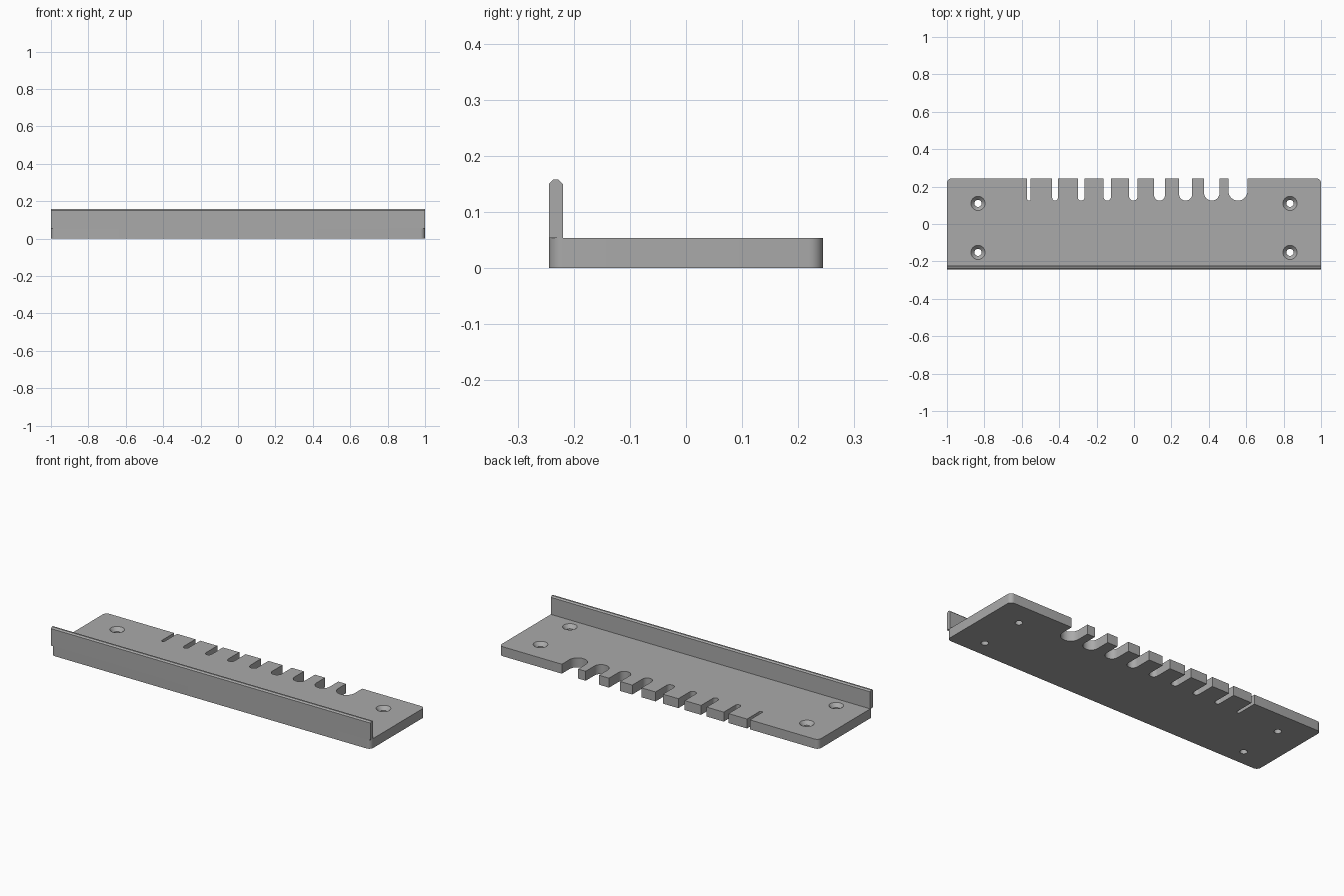
import bpy, bmesh, math

if "Cube" in bpy.data.objects:
    bpy.data.objects.remove(bpy.data.objects["Cube"])

HALF_Y, PLATE_Z, CORNER = 0.244, 0.0535, 0.025

steel = bpy.data.materials.new("grey plastic")
steel.diffuse_color = (0.40, 0.40, 0.40, 1)
steel.use_nodes = True
steel.node_tree.nodes["Principled BSDF"].inputs["Base Color"].default_value = steel.diffuse_color


def make_object(name, bm):
    bmesh.ops.recalc_face_normals(bm, faces=bm.faces)
    mesh = bpy.data.meshes.new(name)
    bm.to_mesh(mesh)
    bm.free()
    mesh.materials.append(steel)
    obj = bpy.data.objects.new(name, mesh)
    bpy.context.collection.objects.link(obj)
    return obj


def prism(name, points, offset):
    """Extrude a closed outline by the offset vector."""
    bm = bmesh.new()
    face = bm.faces.new([bm.verts.new(p) for p in points])
    out = bmesh.ops.extrude_face_region(bm, geom=[face])
    bmesh.ops.translate(bm, vec=offset,
                        verts=[v for v in out["geom"] if isinstance(v, bmesh.types.BMVert)])
    return make_object(name, bm)


def arc(cx, cy, r, start, end, steps):
    return [(cx + r * math.cos(math.radians(start + (end - start) * i / steps)),
             cy + r * math.sin(math.radians(start + (end - start) * i / steps)), 0)
            for i in range(steps + 1)]


def smooth(obj):
    bpy.ops.object.select_all(action='DESELECT')
    obj.select_set(True)
    bpy.context.view_layer.objects.active = obj
    bpy.ops.object.shade_smooth_by_angle(angle=math.radians(30))


# Plate outline: rounded corners and round-ended slots in the back edge
cx, cy = 1 - CORNER, HALF_Y - CORNER
outline = arc(-cx, -cy, CORNER, 180, 270, 8) + arc(cx, -cy, CORNER, 270, 360, 8)
outline += arc(cx, cy, CORNER, 0, 90, 8)
slot_widths = [0.018, 0.030, 0.035, 0.040, 0.046, 0.058, 0.070, 0.083, 0.102]
slot_bottom = 0.125
for i in reversed(range(len(slot_widths))):
    x, r = -0.562 + 0.1397 * i, slot_widths[i] / 2
    outline.append((x + r, HALF_Y, 0))
    outline += arc(x, slot_bottom + r, r, 0, -180, 16)
    outline.append((x - r, HALF_Y, 0))
outline += arc(-cx, cy, CORNER, 90, 180, 8)
plate = prism("slotted_plate", outline, (0, 0, PLATE_Z))

# Countersunk screw holes
bm = bmesh.new()
profile = [(0.019, -0.02), (0.019, PLATE_Z - 0.02), (0.038, PLATE_Z), (0.038, PLATE_Z + 0.02)]
SIDES = 32
for hx in (-0.834, 0.834):
    for hy in (-0.152, 0.110):
        rings = [[bm.verts.new((hx + r * math.cos(2 * math.pi * k / SIDES),
                                hy + r * math.sin(2 * math.pi * k / SIDES), z))
                  for k in range(SIDES)] for r, z in profile]
        for a, b in zip(rings, rings[1:]):
            for k in range(SIDES):
                n = (k + 1) % SIDES
                bm.faces.new((a[k], a[n], b[n], b[k]))
        bm.faces.new(rings[0])
        bm.faces.new(rings[-1])
cutter = make_object("screw_hole_cutter", bm)
cut = plate.modifiers.new("screw holes", 'BOOLEAN')
cut.operation, cut.solver, cut.object = 'DIFFERENCE', 'EXACT', cutter
bpy.context.view_layer.objects.active = plate
bpy.ops.object.modifier_apply(modifier=cut.name)
bpy.data.objects.remove(cutter)
smooth(plate)

# Upright front lip with chamfered top edges
y0, y1, top, ch = -HALF_Y, -0.2195, 0.1575, 0.0075
section = [(y0, PLATE_Z), (y1, PLATE_Z), (y1, top - ch), (y1 - ch, top),
           (y0 + ch, top), (y0, top - ch)]
prism("front_lip", [(-1, y, z) for y, z in section], (2, 0, 0))
